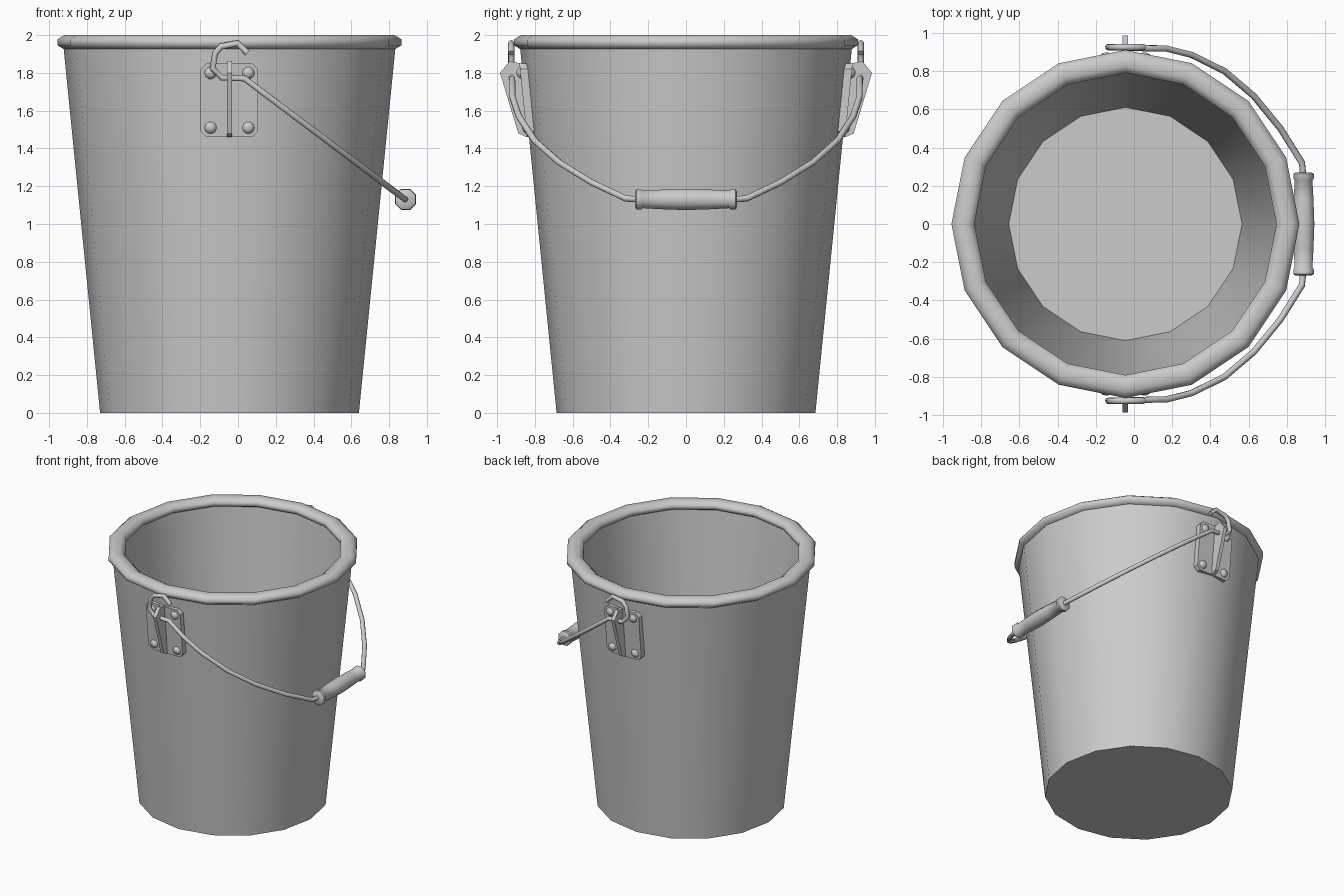
import bpy, bmesh, math
from mathutils import Vector, Matrix

cube = bpy.data.objects.get("Cube")
if cube:
    bpy.data.objects.remove(cube, do_unlink=True)

CX = -0.045      # bucket axis
SIDES = 16
SLOPE = 0.101    # wall flare
BASE_R = 0.685

metal = bpy.data.materials.new("grey metal")
metal.use_nodes = True
grey = (0.6, 0.6, 0.6, 1)
metal.diffuse_color = grey
metal.node_tree.nodes["Principled BSDF"].inputs["Base Color"].default_value = grey


def finish(name, bm, angle=None):
    bmesh.ops.recalc_face_normals(bm, faces=bm.faces)
    mesh = bpy.data.meshes.new(name)
    bm.to_mesh(mesh)
    bm.free()
    obj = bpy.data.objects.new(name, mesh)
    bpy.context.collection.objects.link(obj)
    mesh.materials.append(metal)
    if angle:
        bpy.ops.object.select_all(action="DESELECT")
        obj.select_set(True)
        bpy.context.view_layer.objects.active = obj
        bpy.ops.object.shade_smooth_by_angle(angle=math.radians(angle))
    return obj


def lathe(name, profile, sides, matrix, closed=False, angle=35):
    """Revolve (radius, height) points about z; open profiles get end caps."""
    bm = bmesh.new()
    rings = []
    for r, z in profile:
        turn = [math.tau * i / sides for i in range(sides)]
        rings.append([bm.verts.new(matrix @ Vector((r * math.cos(a), r * math.sin(a), z))) for a in turn])
    pairs = list(zip(rings, rings[1:]))
    if closed:
        pairs.append((rings[-1], rings[0]))
    else:
        bm.faces.new(rings[0])
        bm.faces.new(rings[-1])
    for a, b in pairs:
        for i in range(sides):
            j = (i + 1) % sides
            bm.faces.new((a[i], a[j], b[j], b[i]))
    return finish(name, bm, angle)


def prism(name, outline, offset):
    """Extrude a closed outline of 3D points by an offset vector."""
    bm = bmesh.new()
    face = bm.faces.new([bm.verts.new(p) for p in outline])
    new = bmesh.ops.extrude_face_region(bm, geom=[face])["geom"]
    bmesh.ops.translate(bm, vec=offset, verts=[v for v in new if isinstance(v, bmesh.types.BMVert)])
    return finish(name, bm)


def wire(name, points, radius, sides=8):
    """Sweep a round section along a path with mitred corners."""
    pts = [Vector(p) for p in points]
    bm = bmesh.new()
    rings = []
    side = None
    for i, p in enumerate(pts):
        t = (pts[min(i + 1, len(pts) - 1)] - pts[max(i - 1, 0)]).normalized()
        side = t.orthogonal() if side is None else side - t * side.dot(t)
        side.normalize()
        up = t.cross(side)
        rings.append([bm.verts.new(p + radius * (side * math.cos(a) + up * math.sin(a)))
                      for a in (math.tau * k / sides for k in range(sides))])
    for a, b in zip(rings, rings[1:]):
        for k in range(sides):
            j = (k + 1) % sides
            bm.faces.new((a[k], a[j], b[j], b[k]))
    bm.faces.new(rings[0])
    bm.faces.new(rings[-1])
    return finish(name, bm, 50)


# Bucket shell, hollow with a flat floor
axis = Matrix.Translation((CX, 0, 0))
lathe("bucket_body", [(BASE_R, 0), (0.88, 1.95), (0.81, 1.95), (0.61, 0.04)], SIDES, axis)

# Rolled rim with an octagonal section
rim = []
for k in range(8):
    a = math.tau * (k + 0.5) / 8
    rim.append((0.85 + 0.065 * math.cos(a), 1.962 + 0.041 * math.sin(a)))
lathe("rim", rim, SIDES, axis, closed=True, angle=60)

# Brackets on front and back
for s, label in ((-1, "front"), (1, "back")):
    def on_wall(x, z, out):
        return Vector((x, s * (BASE_R + SLOPE * z + out), z))

    # Chamfered mounting plate
    x0, x1, z0, z1, c = -0.198, 0.105, 1.46, 1.85, 0.03
    outline = [(x0 + c, z0), (x1 - c, z0), (x1, z0 + c), (x1, z1 - c),
               (x1 - c, z1), (x0 + c, z1), (x0, z1 - c), (x0, z0 + c)]
    prism(label + "_plate", [on_wall(x, z, 0.01) for x, z in outline], (0, -s * 0.045, 0))

    # Upright lug that holds the wire
    lug = [(0.83, 1.46), (0.845, 1.46), (0.888, 1.48), (0.985, 1.8), (0.934, 1.862), (0.85, 1.845)]
    prism(label + "_lug", [(CX - 0.014, s * y, z) for y, z in lug], (0.028, 0, 0))

    # Domed rivets
    tilt = Vector((0, s, -SLOPE)).to_track_quat("Z", "Y").to_matrix().to_4x4()
    for x in (CX - 0.1, CX + 0.1):
        for z in (1.51, 1.80):
            m = Matrix.Translation(on_wall(x, z, 0.005)) @ tilt
            lathe(label + "_rivet", [(0.034, 0), (0.03, 0.012), (0.018, 0.022), (0.006, 0.025)], 10, m, angle=60)

# Wire bail: hooked ends and an inclined arc
hook = [(0.05, 1.905), (-0.003, 1.957), (-0.09, 1.94), (-0.12, 1.905), (-0.135, 1.825), (-0.087, 1.775)]
arc = [(0.92, 1.77), (0.918, 1.67), (0.885, 1.57), (0.80, 1.44), (0.67, 1.325), (0.50, 1.22), (0.32, 1.135), (0.25, 1.13)]
half = [(x, 0.925, z) for x, z in hook]
half += [(0.034 + (1.77 - z) * 1.33, y, z) for y, z in arc]
wire("bail_wire", half + [(x, -y, z) for x, y, z in reversed(half)], 0.017)

# Turned grip with collars at both ends
end = [(0.045, 0.27), (0.058, 0.262), (0.058, 0.238), (0.05, 0.228), (0.056, 0.13)]
grip = [(r, -h) for r, h in end] + [(0.061, 0)] + [(r, h) for r, h in reversed(end)]
lie = Matrix.Translation((0.887, 0, 1.13)) @ Matrix.Rotation(math.radians(-90), 4, "X") @ Matrix.Rotation(math.pi / 8, 4, "Z")
lathe("grip", grip, 8, lie, angle=50)
